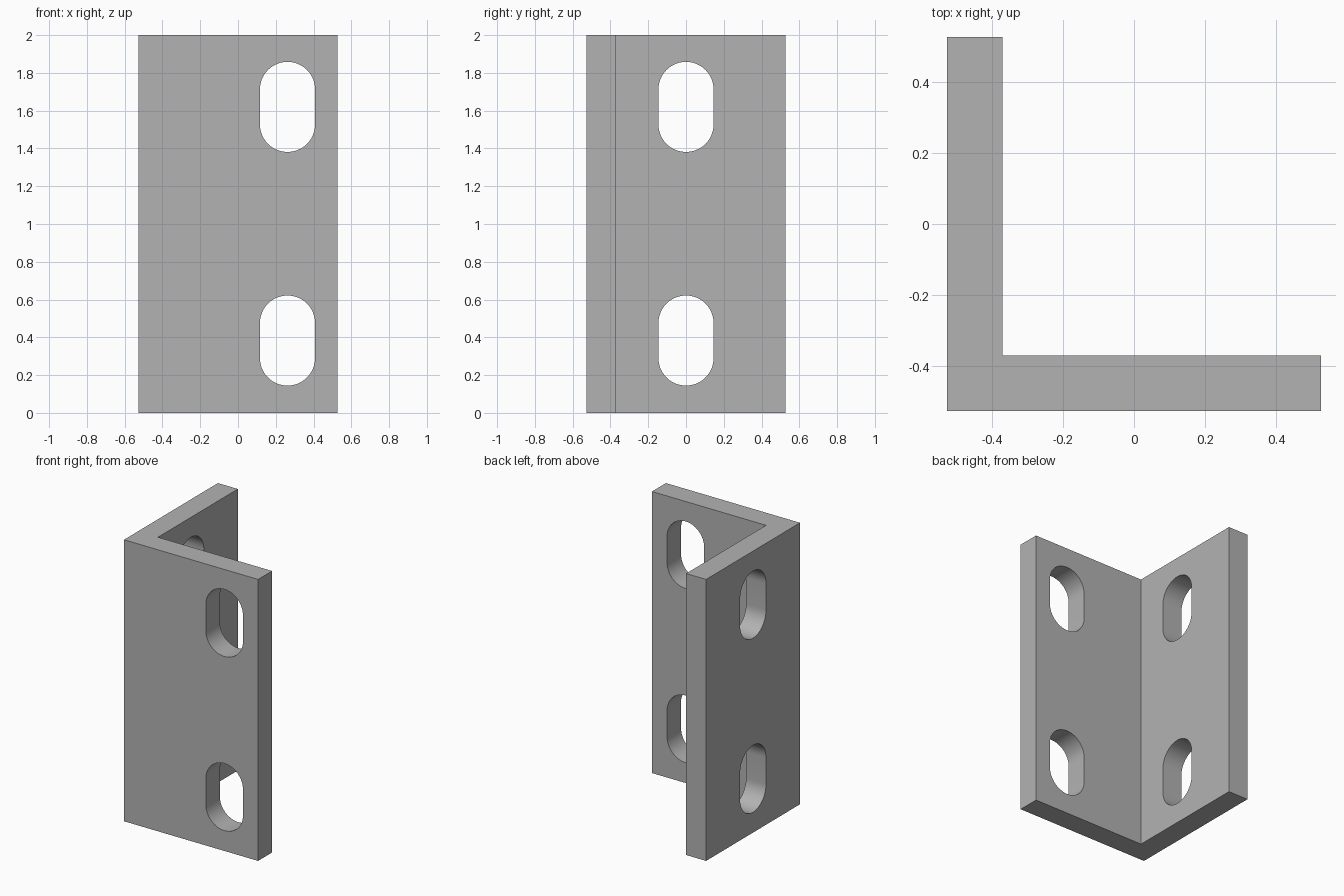
import bpy, bmesh, math
from mathutils import Matrix

cube = bpy.data.objects.get("Cube")
if cube:
    bpy.data.objects.remove(cube, do_unlink=True)

HALF, WALL, HEIGHT = 0.527, 0.157, 2.0
SLOT_R, SLOT_STRAIGHT = 0.146, 0.185
SLOT_HEIGHTS = (0.383, 1.62)

grey = bpy.data.materials.new("plain grey")
grey.use_nodes = True
colour = (0.45, 0.45, 0.45, 1)
grey.diffuse_color = colour
grey.node_tree.nodes["Principled BSDF"].inputs["Base Color"].default_value = colour


def prism(name, outline, depth, matrix=Matrix()):
    """Extrude a flat outline along local z, then place it."""
    bm = bmesh.new()
    face = bm.faces.new([bm.verts.new((x, y, 0)) for x, y in outline])
    top = bmesh.ops.extrude_face_region(bm, geom=[face])["geom"]
    bmesh.ops.translate(bm, vec=(0, 0, depth),
                        verts=[v for v in top if isinstance(v, bmesh.types.BMVert)])
    bm.transform(matrix)
    bmesh.ops.recalc_face_normals(bm, faces=bm.faces)
    mesh = bpy.data.meshes.new(name)
    bm.to_mesh(mesh)
    bm.free()
    mesh.materials.append(grey)
    obj = bpy.data.objects.new(name, mesh)
    bpy.context.collection.objects.link(obj)
    return obj


def slot_outline(steps=24):
    """Rounded slot, long along local y."""
    points = []
    for side in (0, 1):
        for i in range(steps + 1):
            a = math.pi * (side + i / steps)
            lift = SLOT_STRAIGHT / 2 * (1 - 2 * side)
            points.append((SLOT_R * math.cos(a), SLOT_R * math.sin(a) + lift))
    return points


# L-shaped body
inner = WALL - HALF
bracket = prism("angle_bracket", [(-HALF, -HALF), (HALF, -HALF), (HALF, inner),
                                  (inner, inner), (inner, HALF), (-HALF, HALF)], HEIGHT)

# Two slots through each flange
upright = Matrix.Rotation(math.pi / 2, 4, "X")
sideways = Matrix.Rotation(math.pi / 2, 4, "Z") @ upright
cutters = []
for z in SLOT_HEIGHTS:
    front = Matrix.Translation((0.262, inner + 0.1, z)) @ upright
    side = Matrix.Translation((-HALF - 0.1, 0, z)) @ sideways
    for label, matrix in (("front", front), ("side", side)):
        cutters.append(prism(label + "_slot_cutter", slot_outline(), WALL + 0.2, matrix))

bpy.context.view_layer.objects.active = bracket
bracket.select_set(True)
for cutter in cutters:
    mod = bracket.modifiers.new("slot", "BOOLEAN")
    mod.operation, mod.solver, mod.object = "DIFFERENCE", "EXACT", cutter
    bpy.ops.object.modifier_apply(modifier=mod.name)
    bpy.data.objects.remove(cutter, do_unlink=True)

# Smooth slot walls, crisp edges
bpy.ops.object.shade_smooth_by_angle(angle=math.radians(30))
